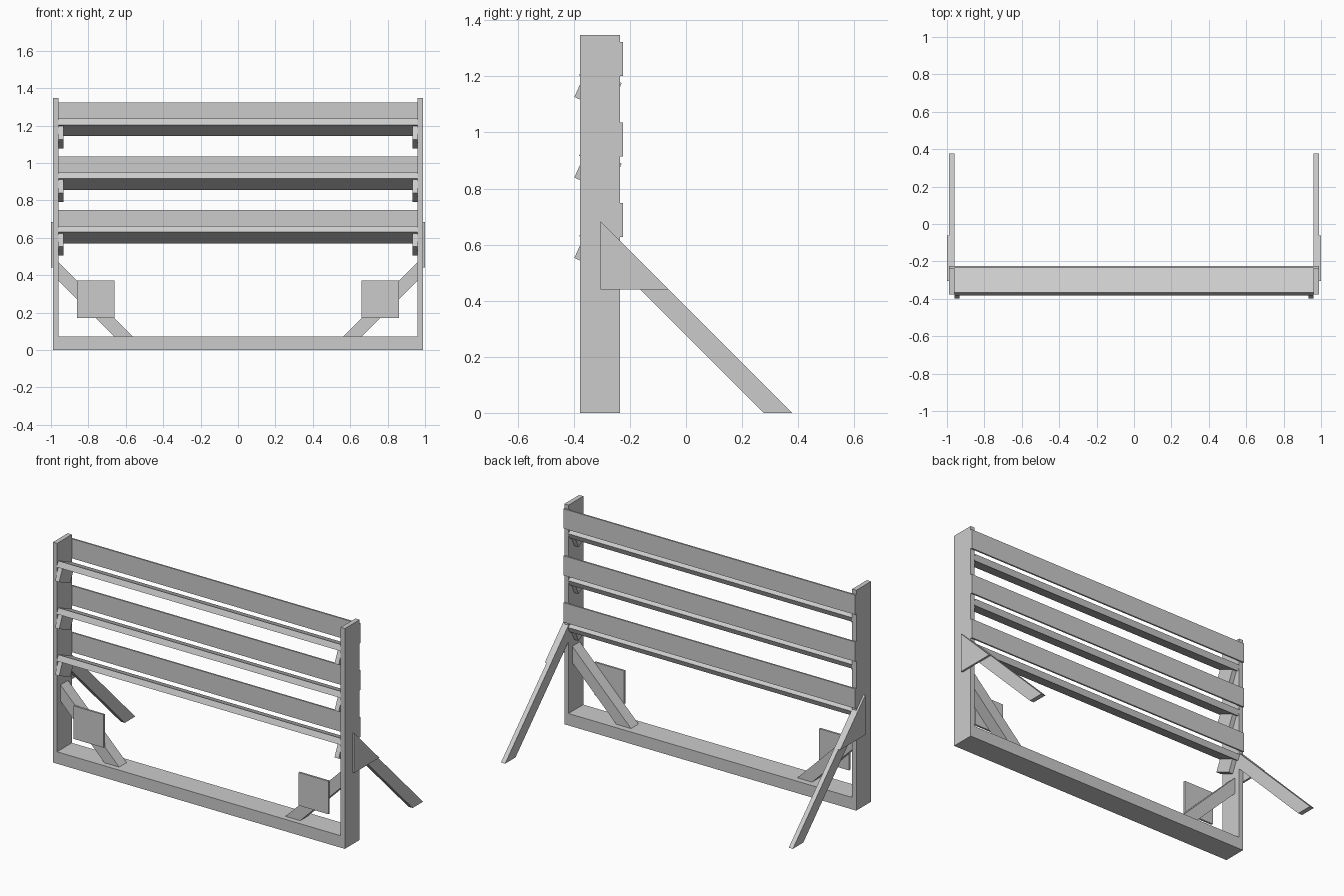
import bpy
from math import sin, cos, radians

if "Cube" in bpy.data.objects:
    bpy.data.objects.remove(bpy.data.objects["Cube"])


def prism(name, pts, axis, a, b):
    """Extrude a 2D outline along an axis: 'x' takes (y, z) points, 'y' takes (x, z) points."""
    def place(p, d):
        return (d, p[0], p[1]) if axis == 'x' else (p[0], d, p[1])
    n = len(pts)
    area = sum(pts[i][0] * pts[(i + 1) % n][1] - pts[(i + 1) % n][0] * pts[i][1] for i in range(n))
    if (area > 0) != (axis == 'x'):
        pts = pts[::-1]
    verts = [place(p, a) for p in pts] + [place(p, b) for p in pts]
    faces = [list(range(n))[::-1], list(range(n, 2 * n))]
    faces += [[i, (i + 1) % n, n + (i + 1) % n, n + i] for i in range(n)]
    if axis == 'y':
        # outline winding was reversed for y, so keep its side faces pointing outward
        faces = [f[::-1] for f in faces]
        verts = [place(p, a) for p in pts[::-1]] + [place(p, b) for p in pts[::-1]]
    mesh = bpy.data.meshes.new(name)
    mesh.from_pydata(verts, [], faces)
    # make sure all normals face outward
    import bmesh
    bm = bmesh.new()
    bm.from_mesh(mesh)
    bmesh.ops.recalc_face_normals(bm, faces=bm.faces)
    bm.to_mesh(mesh)
    bm.free()
    obj = bpy.data.objects.new(name, mesh)
    bpy.context.collection.objects.link(obj)
    return obj


def mirrored(obj):
    obj.modifiers.new("mirror", 'MIRROR').use_mirror_merge = False
    return obj


def rect(u0, u1, v0, v1):
    return [(u0, v0), (u1, v0), (u1, v1), (u0, v1)]


TILT = radians(24)


def tilted(y, z, u0, u1, v0, v1):
    """Rectangle sloping down towards the back from the point (y, z)."""
    return [(y + u * cos(TILT) + v * sin(TILT), z - u * sin(TILT) + v * cos(TILT))
            for u, v in rect(u0, u1, v0, v1)]


IN, OUT = 0.96, 0.988          # inner and outer faces of the posts
FRONT, BACK = -0.378, -0.235   # depth of the frame

# Frame
mirrored(prism("side_post", rect(FRONT, BACK, 0, 1.348), 'x', IN, OUT))
prism("bottom_rail", rect(FRONT, BACK, 0, 0.073), 'x', -IN, IN)

# Corner braces with square cover plates
mirrored(prism("corner_brace", [(IN, 0.47), (IN, 0.37), (0.663, 0.073), (0.563, 0.073)],
               'y', -0.345, -0.272))
mirrored(prism("brace_plate", rect(0.66, 0.862, 0.17, 0.372), 'y', -0.357, -0.345))

# Rear support legs with triangular gussets
mirrored(prism("rear_leg", [(0.378, 0), (0.277, 0), (BACK, 0.512), (BACK, 0.613)], 'x', IN, OUT))
mirrored(prism("leg_gusset", [(-0.305, 0.683), (-0.305, 0.44), (-0.062, 0.44)], 'x', OUT, 1.0))

# Three tiers: back board, tilted shelf and its end cleats
for i in range(3):
    z = 0.628 + 0.287 * i
    prism(f"back_board_{i + 1}", rect(BACK, -0.225, z, z + 0.12), 'x', -OUT, OUT)
    prism(f"shelf_{i + 1}", tilted(-0.381, z + 0.002, 0, 0.15, 0, 0.036), 'x', -IN, IN)
    mirrored(prism(f"shelf_cleat_{i + 1}", tilted(-0.381, z + 0.002, 0.016, 0.134, -0.078, 0),
                   'x', 0.932, IN))
